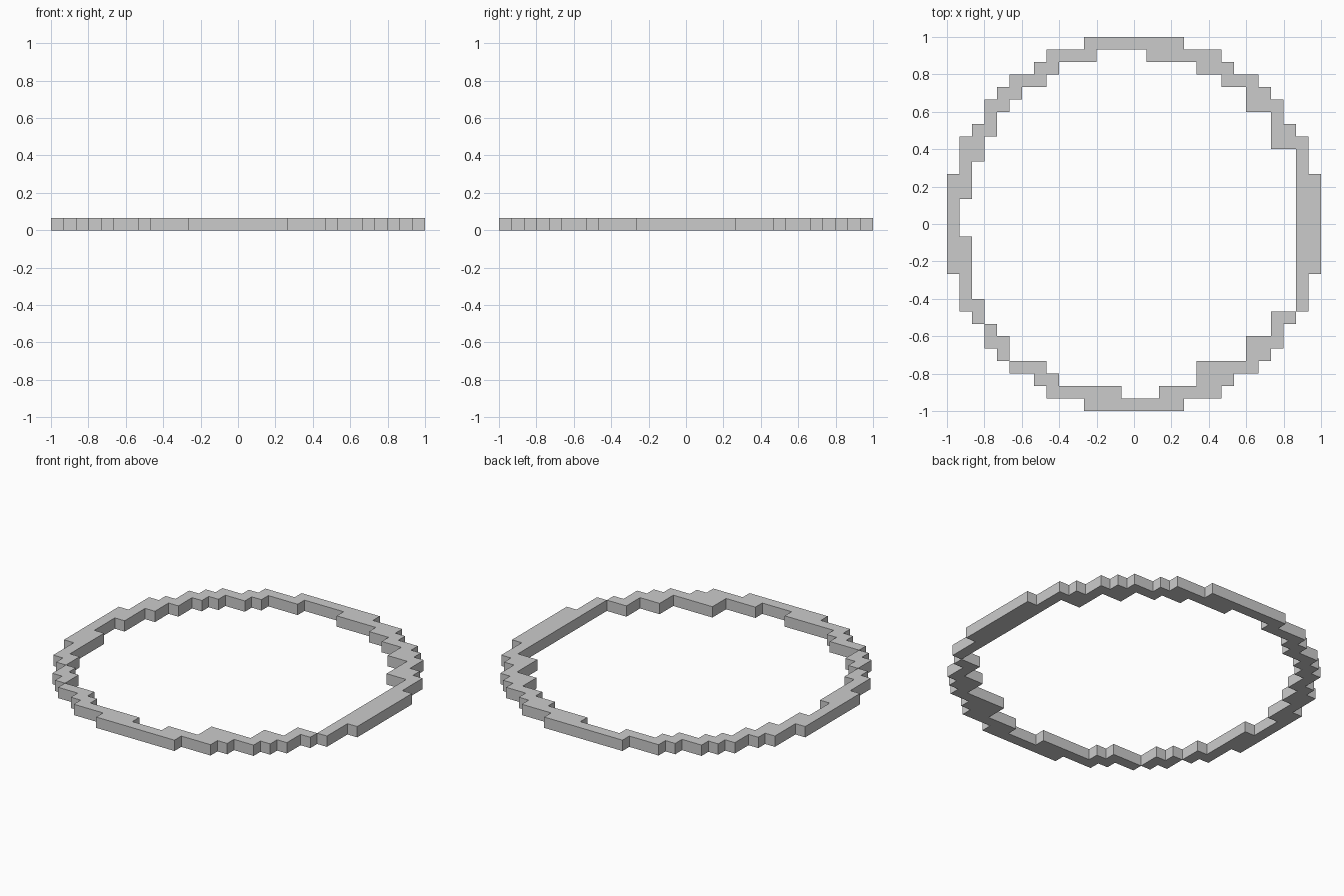
import bpy, bmesh

if "Cube" in bpy.data.objects:
    bpy.data.objects.remove(bpy.data.objects["Cube"])

U = 1 / 15  # block size

# Outer half-width in blocks for each row away from the middle (symmetric)
OUTER = [15] * 4 + [14] * 3 + [13] + [12] * 2 + [11, 10, 8, 7, 4]

# Opening (left, right, number of rows), from the front row to the back
OPENING = [(0, 0, 1), (-1, 2, 1), (-6, 5, 1), (-7, 5, 1), (-10, 9, 2),
           (-11, 11, 1), (-12, 11, 1), (-12, 13, 1), (-13, 13, 5),
           (-14, 13, 3), (-13, 13, 3), (-12, 13, 1), (-12, 11, 1),
           (-11, 11, 2), (-10, 9, 1), (-9, 9, 1), (-7, 7, 1),
           (-6, 5, 1), (-3, 1, 1), (0, 0, 1)]

# Collect the filled blocks
cells = set()
j = -15
for left, right, count in OPENING:
    for _ in range(count):
        half = OUTER[j if j >= 0 else -j - 1]
        cells |= {(i, j) for i in range(-half, half) if not left <= i < right}
        j += 1

# Skin the blocks, leaving out walls between neighbours
bm = bmesh.new()
verts = {}


def vert(x, y, z):
    if (x, y, z) not in verts:
        verts[x, y, z] = bm.verts.new((x * U, y * U, z * U))
    return verts[x, y, z]


for x, y in sorted(cells):
    ring = [(x, y), (x + 1, y), (x + 1, y + 1), (x, y + 1)]
    bm.faces.new([vert(*p, 1) for p in ring])
    bm.faces.new([vert(*p, 0) for p in reversed(ring)])
    for k, (dx, dy) in enumerate([(0, -1), (1, 0), (0, 1), (-1, 0)]):
        if (x + dx, y + dy) not in cells:
            a, b = ring[k], ring[(k + 1) % 4]
            bm.faces.new([vert(*a, 0), vert(*b, 0), vert(*b, 1), vert(*a, 1)])

# Merge coplanar block faces into clean flat surfaces
bmesh.ops.dissolve_limit(bm, angle_limit=0.01, verts=bm.verts[:], edges=bm.edges[:])

mesh = bpy.data.meshes.new("block_ring")
bm.to_mesh(mesh)
bm.free()
bpy.context.collection.objects.link(bpy.data.objects.new("block_ring", mesh))
